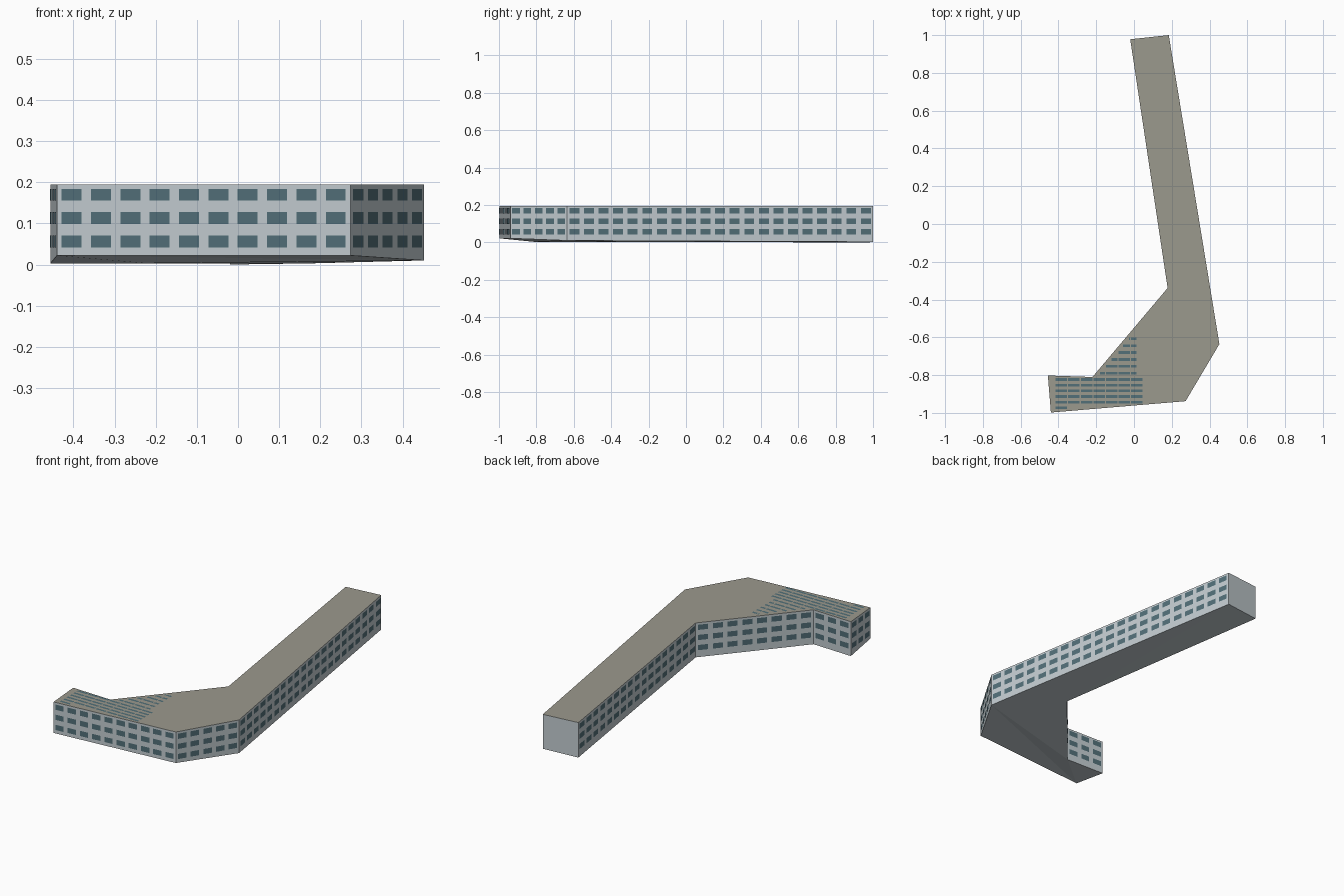
import bpy, bmesh
from mathutils import Vector

if "Cube" in bpy.data.objects:
    bpy.data.objects.remove(bpy.data.objects["Cube"])

TOP = 0.195
# Footprint corners, counter-clockwise: x, y, height of wall foot
CORNERS = [(-0.44, -0.998, 0.022), (0.273, -0.938, 0.022), (0.452, -0.636, 0.01),
           (0.184, 1.0, 0.003), (-0.02, 0.978, 0.0), (0.178, -0.339, 0.003),
           (-0.22, -0.81, 0.003), (-0.456, -0.802, 0.003)]
# Windows per wall, in the same order (one end wall is blank)
COUNTS = [10, 5, 21, 0, 17, 8, 3, 3]


def material(name, color):
    m = bpy.data.materials.new(name)
    m.diffuse_color = (*color, 1)
    m.use_nodes = True
    m.node_tree.nodes["Principled BSDF"].inputs["Base Color"].default_value = m.diffuse_color
    return m


wall_mat = material("pale_grey_wall", (0.55, 0.61, 0.64))
roof_mat = material("olive_grey_roof", (0.33, 0.32, 0.27))
glass_mat = material("dark_teal_glass", (0.085, 0.16, 0.19))


def make_object(name, bm, mats):
    mesh = bpy.data.meshes.new(name)
    bm.to_mesh(mesh)
    bm.free()
    for m in mats:
        mesh.materials.append(m)
    ob = bpy.data.objects.new(name, mesh)
    bpy.context.collection.objects.link(ob)
    return ob


def quad(bm, pts):
    bm.faces.new([bm.verts.new(p) for p in pts])


# Building shell: walls, roof and sloping underside
bm = bmesh.new()
low = [bm.verts.new(c) for c in CORNERS]
high = [bm.verts.new((c[0], c[1], TOP)) for c in CORNERS]
n = len(CORNERS)
for i in range(n):
    j = (i + 1) % n
    bm.faces.new((low[i], low[j], high[j], high[i]))
roof = bm.faces.new(high)
roof.material_index = 1
for tri in [(0, 2, 1), (0, 6, 2), (0, 7, 6), (6, 5, 2), (5, 3, 2), (5, 4, 3)]:
    bm.faces.new([low[k] for k in tri])
bmesh.ops.triangulate(bm, faces=[roof])
make_object("building_shell", bm, [wall_mat, roof_mat])

# Wall windows: three rows of thin panes on each wall
bm = bmesh.new()
for i, count in enumerate(COUNTS):
    a = Vector((*CORNERS[i][:2], 0))
    b = Vector((*CORNERS[(i + 1) % n][:2], 0))
    along = (b - a).normalized()
    out = Vector((along.y, -along.x, 0)) * 0.0015
    for k in range(count):
        p = a.lerp(b, (k + 0.16) / count) + out
        q = a.lerp(b, (k + 0.84) / count) + out
        for z in (0.042, 0.0985, 0.155):
            lo, hi = Vector((0, 0, z)), Vector((0, 0, z + 0.029))
            quad(bm, [p + lo, q + lo, q + hi, p + hi])
make_object("wall_windows", bm, [glass_mat])

# Roof windows: rows of narrow panes clipped to the roof outline
bm = bmesh.new()
rows = [-0.973 + 0.03 * k for k in range(6)] + [-0.79 + 0.0365 * k for k in range(6)]
for y in rows:
    upper = y > -0.815
    left = -0.22 + (y + 0.81) * 0.845 + 0.022 if upper else -0.415
    right = 0.014 if upper else 0.052
    for k in range(7):
        x0 = max(-0.415 + 0.0667 * k, left)
        x1 = min(-0.415 + 0.0667 * k + 0.061, right)
        front_wall = -0.998 + (x1 + 0.44) * 0.084
        if x1 - x0 < 0.006 or y - front_wall < 0.014:
            continue
        quad(bm, [(x0, y - 0.007, TOP + 0.002), (x1, y - 0.007, TOP + 0.002),
                  (x1, y + 0.007, TOP + 0.002), (x0, y + 0.007, TOP + 0.002)])
make_object("roof_windows", bm, [glass_mat])
